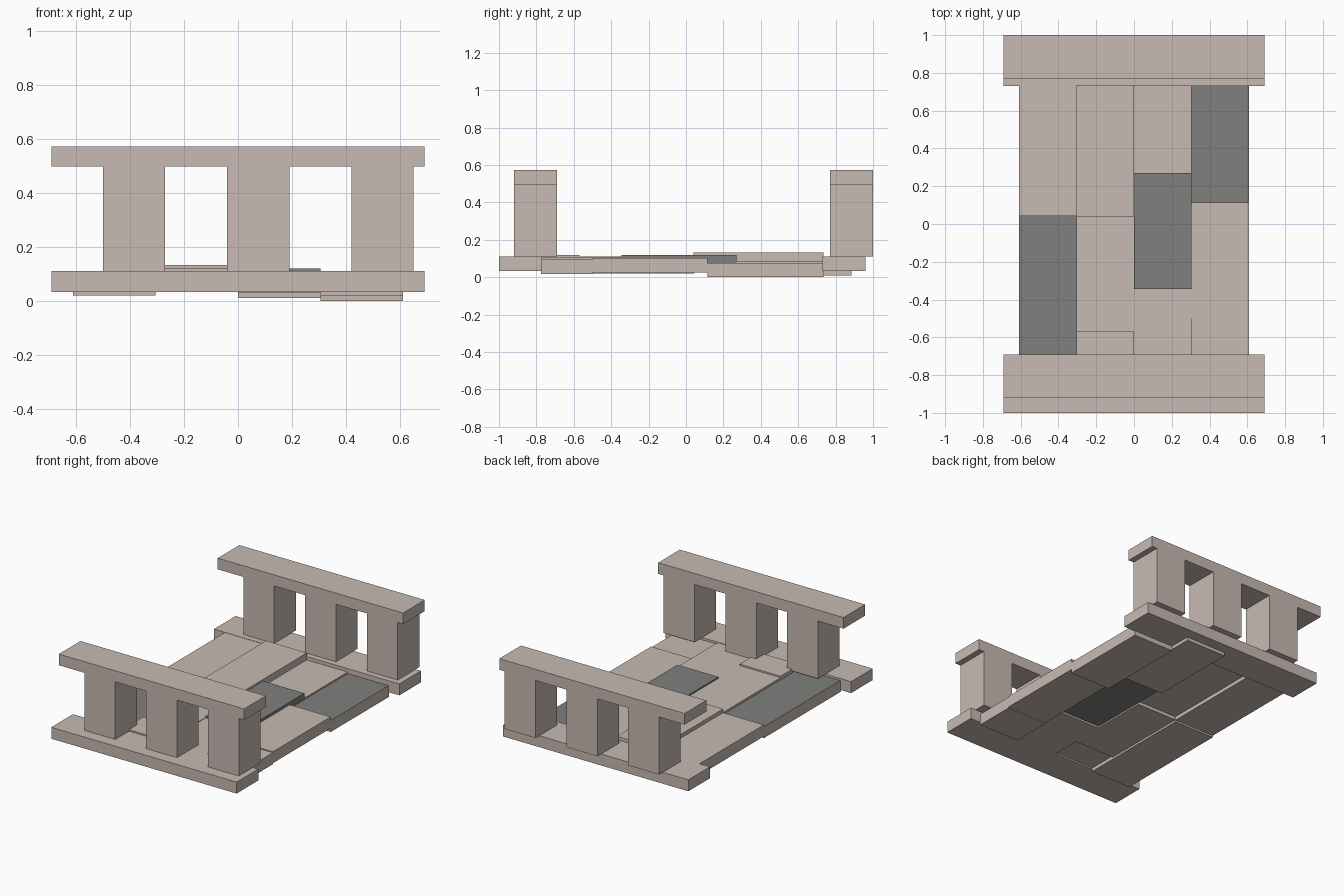
import bpy

if "Cube" in bpy.data.objects:
    bpy.data.objects.remove(bpy.data.objects["Cube"])


def make_mat(name, rgb):
    m = bpy.data.materials.new(name)
    m.diffuse_color = (*rgb, 1.0)
    m.use_nodes = True
    m.node_tree.nodes["Principled BSDF"].inputs["Base Color"].default_value = m.diffuse_color
    return m


STONE = make_mat("pale stone", (0.58, 0.495, 0.45))
GREY = make_mat("mid grey", (0.215, 0.215, 0.205))


def box(name, x, y, z, mat=STONE, top_mat=None):
    """Box from (min, max) ranges; the top face may have its own colour."""
    verts = [(a, b, c) for c in z for b in y for a in x]
    faces = [(0, 2, 3, 1), (4, 5, 7, 6), (0, 1, 5, 4),
             (1, 3, 7, 5), (3, 2, 6, 7), (2, 0, 4, 6)]
    me = bpy.data.meshes.new(name)
    me.from_pydata(verts, [], faces)
    me.materials.append(mat)
    if top_mat:
        me.materials.append(top_mat)
        for p in me.polygons:
            if p.normal.z > 0.5:
                p.material_index = 1
    ob = bpy.data.objects.new(name, me)
    bpy.context.collection.objects.link(ob)


# Two railings: curb, three posts and handrail
HALF = 0.69
for side, curb_y, rail_y in (("front", (-1.0, -0.77), (-0.92, -0.69)),
                             ("back", (0.73, 0.96), (0.77, 1.0))):
    box(side + "_curb", (-HALF, HALF), curb_y, (0.033, 0.11))
    box(side + "_handrail", (-HALF, HALF), rail_y, (0.497, 0.572))
    for i, x0 in enumerate((-0.50, -0.04, 0.42)):
        box(f"{side}_post_{i + 1}", (x0, x0 + 0.23), rail_y, (0.11, 0.497))

# Deck slabs in four columns: (y start, y end, underside z, material, top material)
W, T = 0.305, 0.077
columns = [
    [(-0.775, 0.042, 0.019, STONE, GREY), (0.042, 0.735, 0.031, STONE, None)],
    [(-0.775, -0.57, 0.043, STONE, None), (-0.57, 0.04, 0.033, STONE, None),
     (0.04, 0.735, 0.056, STONE, None)],
    [(-0.775, -0.345, 0.030, STONE, None), (-0.345, 0.27, 0.043, GREY, None),
     (0.27, 0.885, 0.010, STONE, None)],
    [(-0.775, -0.50, 0.018, STONE, None), (-0.50, 0.115, 0.025, STONE, None),
     (0.115, 0.735, 0.0, STONE, GREY)],
]
for c, slabs in enumerate(columns):
    x0 = (c - 2) * W
    for r, (y0, y1, z0, mat, top) in enumerate(slabs):
        box(f"deck_slab_{c + 1}_{r + 1}", (x0, x0 + W), (y0, y1), (z0, z0 + T), mat, top)
